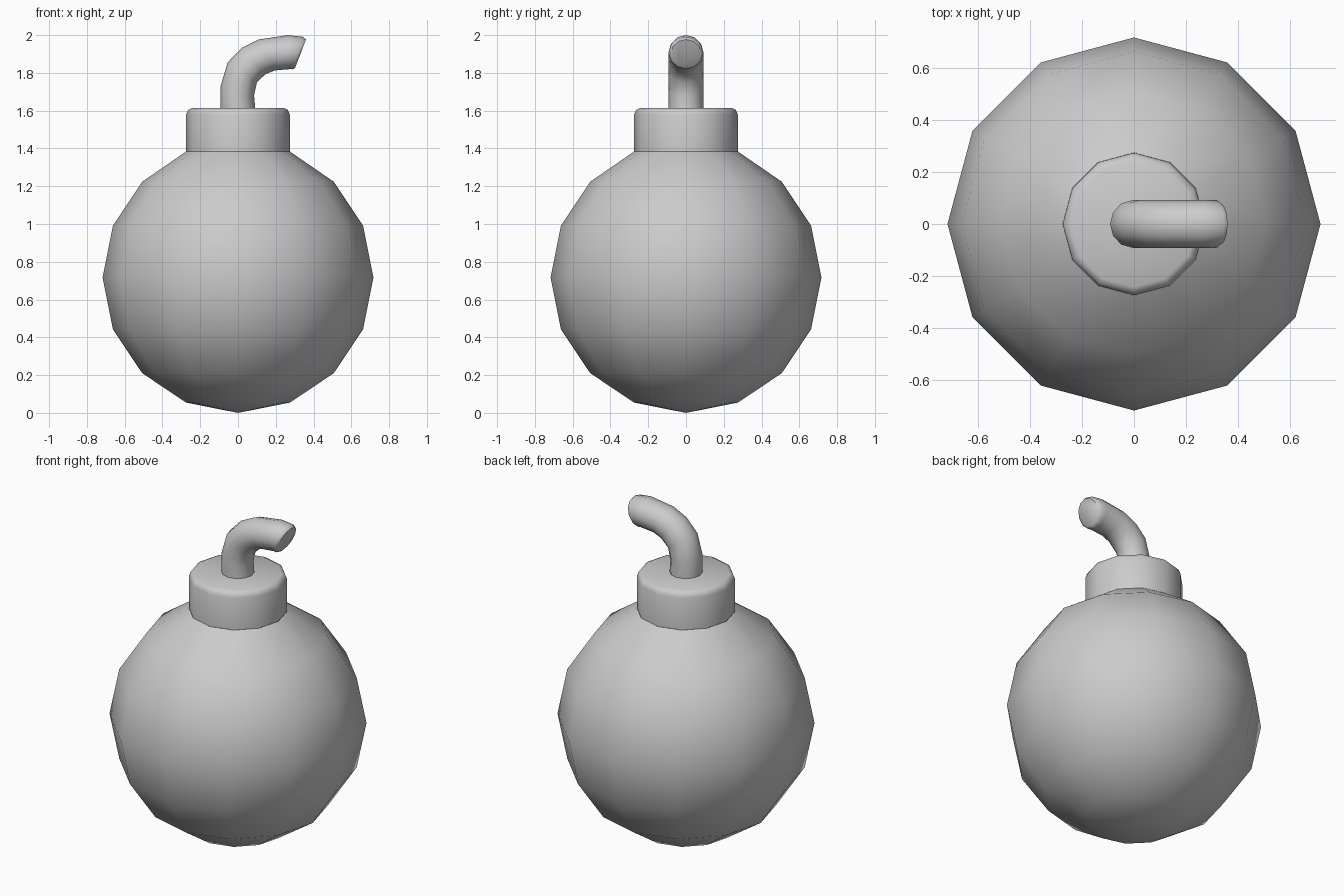
import bpy, math

if "Cube" in bpy.data.objects:
    bpy.data.objects.remove(bpy.data.objects["Cube"])

SIDES = 12


def skin(name, rings, bottom_tip=None, top_cap=True):
    """Join equal-sized rings of points into a smooth-shaded shell."""
    verts = [p for ring in rings for p in ring]
    faces = []
    for r in range(len(rings) - 1):
        for i in range(SIDES):
            j = (i + 1) % SIDES
            a, b = r * SIDES, (r + 1) * SIDES
            faces.append((a + i, a + j, b + j, b + i))
    if bottom_tip:
        verts.append(bottom_tip)
        tip = len(verts) - 1
        faces += [(tip, (i + 1) % SIDES, i) for i in range(SIDES)]
    if top_cap:
        start = (len(rings) - 1) * SIDES
        faces.append(tuple(range(start, start + SIDES)))
    mesh = bpy.data.meshes.new(name)
    mesh.from_pydata(verts, [], faces)
    obj = bpy.data.objects.new(name, mesh)
    bpy.context.collection.objects.link(obj)
    bpy.ops.object.select_all(action='DESELECT')
    obj.select_set(True)
    bpy.context.view_layer.objects.active = obj
    bpy.ops.object.shade_smooth_by_angle(angle=math.radians(50))
    return obj


def level_ring(radius, z):
    return [(radius * math.cos(math.tau * i / SIDES),
             radius * math.sin(math.tau * i / SIDES), z) for i in range(SIDES)]


def tilted_ring(inner, outer, half_width):
    """Ellipse spanning two points of the xz plane."""
    (xi, zi), (xo, zo) = inner, outer
    ring = []
    for i in range(SIDES):
        c, s = math.cos(math.tau * i / SIDES), math.sin(math.tau * i / SIDES)
        ring.append(((xi + xo) / 2 + c * (xi - xo) / 2, half_width * s,
                     (zi + zo) / 2 + c * (zi - zo) / 2))
    return ring


# Round body, left open under the collar
R = 0.717
body = [level_ring(R * math.sin(k * math.pi / 8), R - (R + 0.005 * (k > 6)) * math.cos(k * math.pi / 8))
        for k in range(1, 8)]
skin("body", body, bottom_tip=(0, 0, 0), top_cap=False)

# Collar with a bevelled top edge
skin("collar", [level_ring(0.274, 1.384), level_ring(0.274, 1.58),
                level_ring(0.264, 1.604), level_ring(0.242, 1.615)])

# Bent fuse: (inner point, outer point, half width) along the bend
fuse = [
    ((0.092, 1.605), (-0.092, 1.605), 0.092),
    ((0.085, 1.68), (-0.092, 1.73), 0.092),
    ((0.10, 1.75), (-0.055, 1.855), 0.092),
    ((0.145, 1.793), (0.02, 1.933), 0.092),
    ((0.195, 1.813), (0.11, 1.977), 0.092),
    ((0.275, 1.82), (0.265, 2.0), 0.092),
    ((0.292, 1.819), (0.345, 1.991), 0.092),
    ((0.303, 1.828), (0.36, 1.977), 0.08),
]
skin("fuse", [tilted_ring(*r) for r in fuse])
